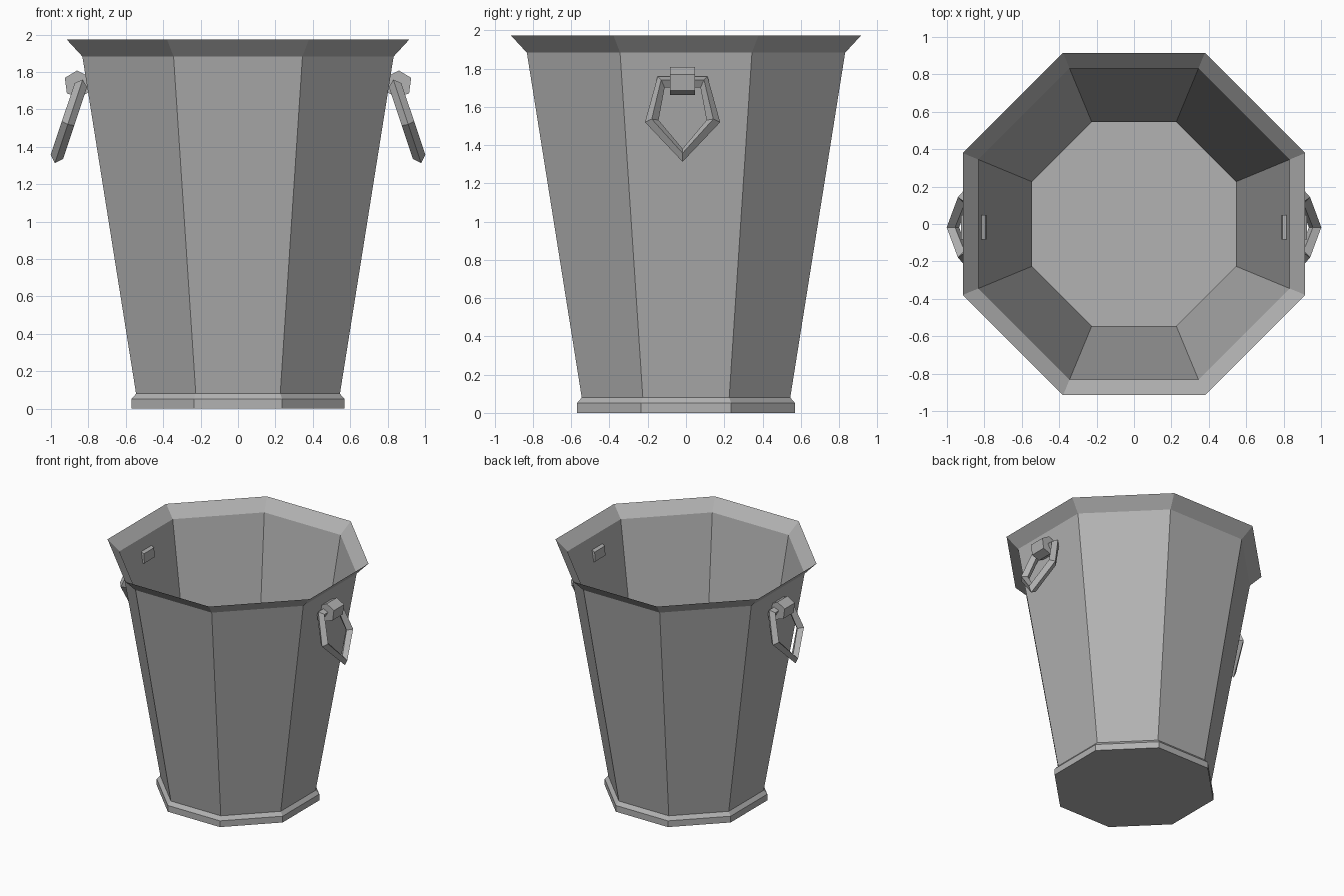
import bpy
import bmesh
from math import cos, sin, pi, radians
from mathutils import Vector

if "Cube" in bpy.data.objects:
    bpy.data.objects.remove(bpy.data.objects["Cube"])

Y0 = -0.018  # handles sit slightly off centre

metal = bpy.data.materials.new("dark_grey")
metal.diffuse_color = (0.445, 0.445, 0.445, 1)
metal.use_nodes = True
metal.node_tree.nodes["Principled BSDF"].inputs["Base Color"].default_value = metal.diffuse_color


def make(name, verts, faces, closed=True):
    me = bpy.data.meshes.new(name)
    me.from_pydata([tuple(v) for v in verts], [], faces)
    me.materials.append(metal)
    if closed:  # outward normals on solid parts
        bm = bmesh.new()
        bm.from_mesh(me)
        bmesh.ops.recalc_face_normals(bm, faces=bm.faces)
        bm.to_mesh(me)
        bm.free()
    ob = bpy.data.objects.new(name, me)
    bpy.context.collection.objects.link(ob)


def bridge(rings, n, closed=False):
    """Quads joining consecutive rings of n vertices."""
    count = rings if closed else rings - 1
    return [(i * n + j, i * n + (j + 1) % n,
             (i + 1) % rings * n + (j + 1) % n, (i + 1) % rings * n + j)
            for i in range(count) for j in range(n)]


# Bucket: thin octagonal shell lofted from (flat-to-centre distance, height)
profile = [(0.57, 0), (0.57, 0.051), (0.545, 0.08), (0.832, 1.883), (0.915, 1.973)]
verts = []
for a, z in profile:
    r = a / cos(pi / 8)
    verts += [(r * cos(pi / 8 + k * pi / 4), r * sin(pi / 8 + k * pi / 4), z) for k in range(8)]
make("bucket", verts, [tuple(range(7, -1, -1))] + bridge(len(profile), 8), closed=False)


def handle_ring(side, name):
    # Diamond-section bar swept round a hanging, tilted pentagon
    tilt = radians(18.5)
    down = Vector((sin(tilt), 0, -cos(tilt)))
    out = Vector((cos(tilt), 0, sin(tilt)))
    yv = Vector((0, 1, 0))
    top = Vector((0.84, Y0, 1.73))
    path = [(-0.112, 0), (0.112, 0), (0.161, 0.216), (0, 0.404), (-0.161, 0.216)]
    vs = []
    for y, d in path:
        c = top + yv * y + down * d
        radial = (yv * y + down * (d - 0.19)).normalized()
        vs += [c + radial * 0.036, c + out * 0.035, c - radial * 0.036, c - out * 0.035]
    make(name, [(v.x * side, v.y, v.z) for v in vs], bridge(5, 4, True))


def handle_bracket(side, name):
    # Solid six-sided lug piercing the wall
    outline = [(0.861, 1.808), (0.926, 1.769), (0.915, 1.686),
               (0.85, 1.663), (0.788, 1.698), (0.793, 1.774)]
    vs = [(side * x, Y0 + y, z) for y in (-0.066, 0.066) for x, z in outline]
    make(name, vs, bridge(2, 6) + [tuple(range(6)), tuple(range(6, 12))])


for side, label in ((1, "right"), (-1, "left")):
    handle_ring(side, label + "_handle_ring")
    handle_bracket(side, label + "_handle_bracket")
